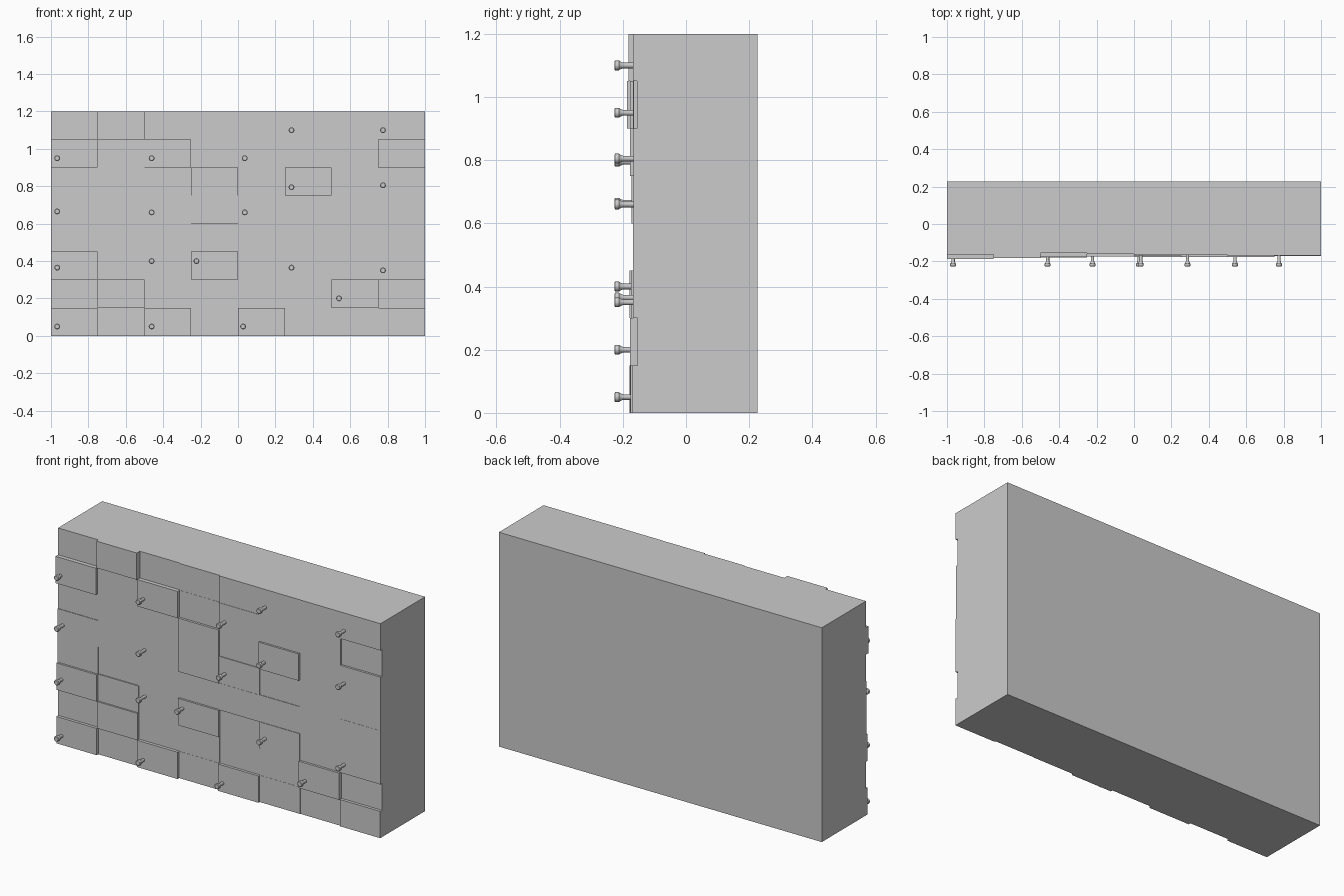
import bpy, bmesh, math

if "Cube" in bpy.data.objects:
    bpy.data.objects.remove(bpy.data.objects["Cube"])

def box(name, lo, hi):
    me = bpy.data.meshes.new(name)
    bm = bmesh.new()
    bmesh.ops.create_cube(bm, size=1)
    for v in bm.verts:
        v.co = [(a + b) / 2 + c * (b - a) for a, b, c in zip(lo, hi, v.co)]
    bm.to_mesh(me)
    bm.free()
    ob = bpy.data.objects.new(name, me)
    bpy.context.collection.objects.link(ob)
    return ob

# cabinet body
BASE = -0.15
box("cabinet_body", (-1, BASE, 0), (1, 0.227, 1.2))

# patchwork fronts: depth (thousandths, towards -y) per cell, top row first
W, H = 0.25, 0.15
depths = [
    [164, 182, 155, 160, 166, 167, 168, 168],
    [187, 170, 177, 161, 168, 166, 166, 155],
    [165, 166, 165, 174, 163, 177, 166, 167],
    [168, 166, 165, 173, 167, 162, 166, 167],
    [168, 162, 165, 163, 168, 165, 166, 168],
    [179, 168, 163, 174, 161, 168, 164, 168],
    [163, 177, 161, 163, 161, 164, 177, 154],
    [179, 165, 178, 164, 176, 165, 163, 170],
]
for r, row in enumerate(depths):
    z = (7 - r) * H
    for c, d in enumerate(row):
        x = -1 + c * W
        box("door_front", (x, -d / 1000, z), (x + W, BASE, z + H))

# turned knob: (distance along y, radius), revolved about y
profile = [(-0.155, 0.009), (-0.200, 0.009), (-0.209, 0.013),
           (-0.212, 0.0155), (-0.224, 0.0155), (-0.227, 0.012)]
N = 16
bm = bmesh.new()
rings = [[bm.verts.new((r * math.cos(2 * math.pi * i / N), y,
                        r * math.sin(2 * math.pi * i / N))) for i in range(N)]
         for y, r in profile]
for a, b in zip(rings, rings[1:]):
    for i in range(N):
        j = (i + 1) % N
        bm.faces.new((a[i], a[j], b[j], b[i]))
bm.faces.new(rings[0])
bm.faces.new(rings[-1])
bmesh.ops.recalc_face_normals(bm, faces=bm.faces)
knob = bpy.data.meshes.new("knob")
bm.to_mesh(knob)
bm.free()

# knob positions: column x -> heights
knobs = [(-0.967, (0.05, 0.365, 0.665, 0.95)), (-0.462, (0.05, 0.40, 0.66, 0.95)),
         (-0.222, (0.40,)), (0.027, (0.05,)), (0.036, (0.66, 0.95)),
         (0.286, (0.365, 0.795, 1.10)), (0.54, (0.20,)), (0.775, (0.35, 0.805, 1.10))]
for x, zs in knobs:
    for z in zs:
        ob = bpy.data.objects.new("knob", knob)
        ob.location = (x, 0, z)
        bpy.context.collection.objects.link(ob)
        ob.select_set(True)
        bpy.context.view_layer.objects.active = ob
bpy.ops.object.shade_smooth_by_angle(angle=math.radians(30))
